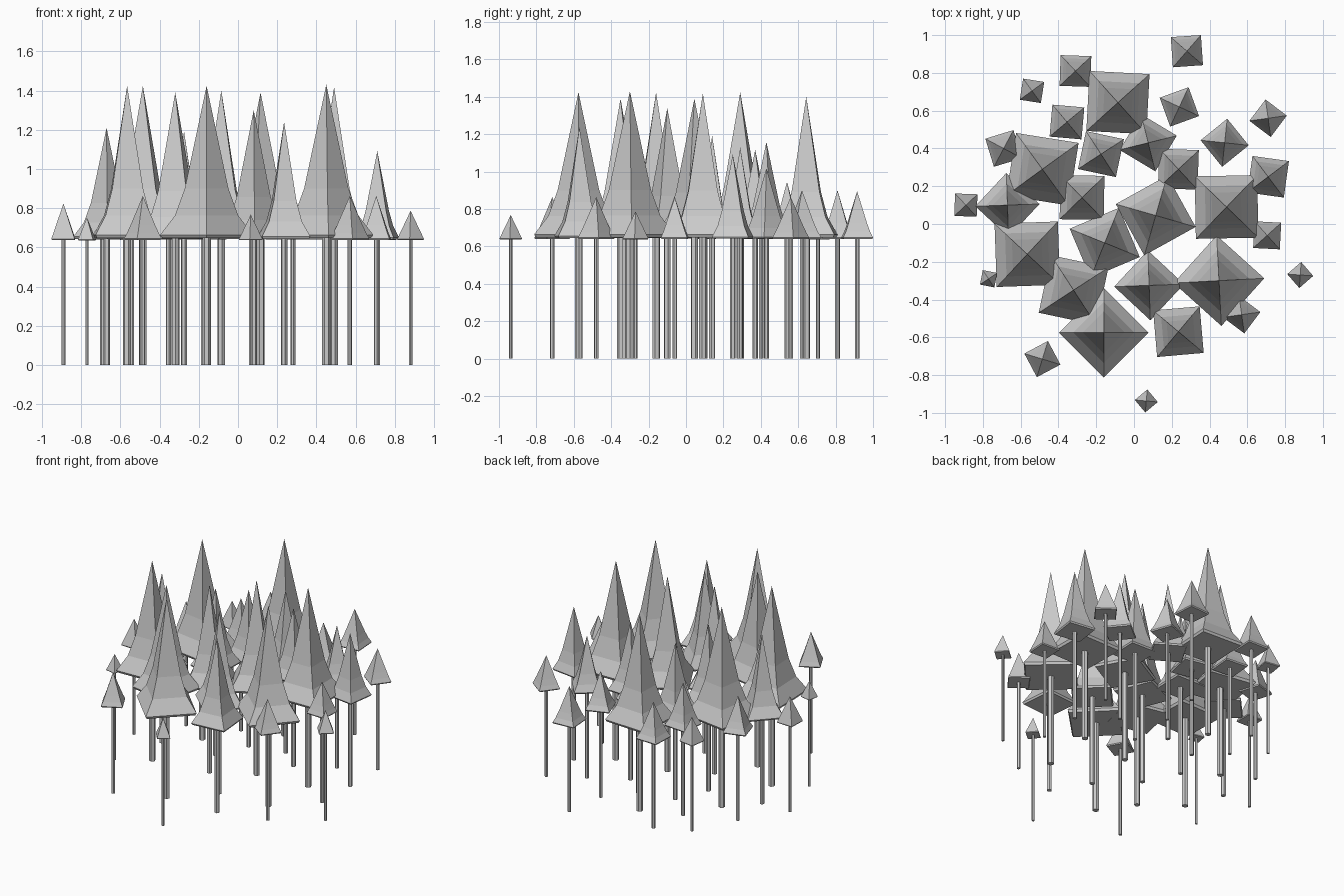
import bpy, bmesh
from math import sin, cos, tau, radians

if "Cube" in bpy.data.objects:
    bpy.data.objects.remove(bpy.data.objects["Cube"])

# tree layout: x, y, canopy corner radius, corner angle in degrees
TREES = [
    (.28, .915, .113, 49), (-.31, .81, .115, 43), (-.54, .705, .08, 36), (-.085, .643, .225, 42),
    (-.355, .54, .12, 40), (.24, .62, .115, 65), (.48, .43, .128, 84), (.71, .56, .10, 8),
    (.71, .25, .138, 37), (-.69, .40, .11, 62), (-.485, .29, .237, 36), (-.175, .37, .145, 33),
    (.075, .43, .156, 14), (.235, .29, .148, 43), (-.275, .14, .165, 44), (-.67, .10, .17, 2),
    (-.89, .10, .084, 43), (.115, .045, .22, 74), (.49, .09, .234, 46), (.705, -.06, .10, 42),
    (-.155, -.10, .20, 68), (-.565, -.16, .237, 47), (-.77, -.29, .055, 34), (-.32, -.35, .22, 33),
    (.08, -.325, .185, 2), (.45, -.30, .24, 3), (.88, -.27, .069, 86), (.57, -.48, .10, 8),
    (.235, -.57, .175, 50), (-.16, -.575, .237, 0), (-.485, -.715, .10, 73), (.065, -.937, .061, 85),
]

# tip height as a function of canopy radius
HEIGHTS = [(.05, .74), (.115, .90), (.135, 1.08), (.17, 1.21), (.185, 1.3), (.22, 1.39), (.24, 1.43)]


def tip_height(r):
    for (r0, h0), (r1, h1) in zip(HEIGHTS, HEIGHTS[1:]):
        if r <= r1:
            return h0 + (h1 - h0) * (r - r0) / (r1 - r0)
    return HEIGHTS[-1][1]


def lathe(name, profile, sides, loc, angle=0):
    """Closed faceted solid from (radius, z) rings; radius 0 makes a tip."""
    bm = bmesh.new()
    rings = []
    for r, z in profile:
        n = sides if r > 0 else 1
        rings.append([bm.verts.new((r * cos(angle + tau * i / sides),
                                    r * sin(angle + tau * i / sides), z)) for i in range(n)])
    bm.faces.new(rings[0][::-1])
    for a, b in zip(rings, rings[1:]):
        for i in range(sides):
            j = (i + 1) % sides
            bm.faces.new((a[i], a[j], b[0]) if len(b) == 1 else (a[i], a[j], b[j], b[i]))
    if len(rings[-1]) > 1:
        bm.faces.new(rings[-1])
    me = bpy.data.meshes.new(name)
    bm.to_mesh(me)
    bm.free()
    ob = bpy.data.objects.new(name, me)
    ob.location = (loc[0], loc[1], 0)
    bpy.context.collection.objects.link(ob)


for x, y, r, deg in TREES:
    rim = .633 + .13 * r
    h = tip_height(r) - rim
    flare = min(max((r - .09) / .07, 0), 1)      # larger canopies flare outwards
    # canopy: four-sided spire with a thin undercut rim
    lathe("canopy", [(r * .95, rim - .07 * r), (r, rim),
                     (r * (.87 - .19 * flare), rim + .13 * h),
                     (r * (.69 - .22 * flare), rim + .31 * h), (0, rim + h)],
          4, (x, y), radians(deg))
    # trunk: thin six-sided pole
    tr = .005 + .068 * r
    lathe("trunk", [(tr, 0), (tr, rim)], 6, (x, y), radians(deg))
